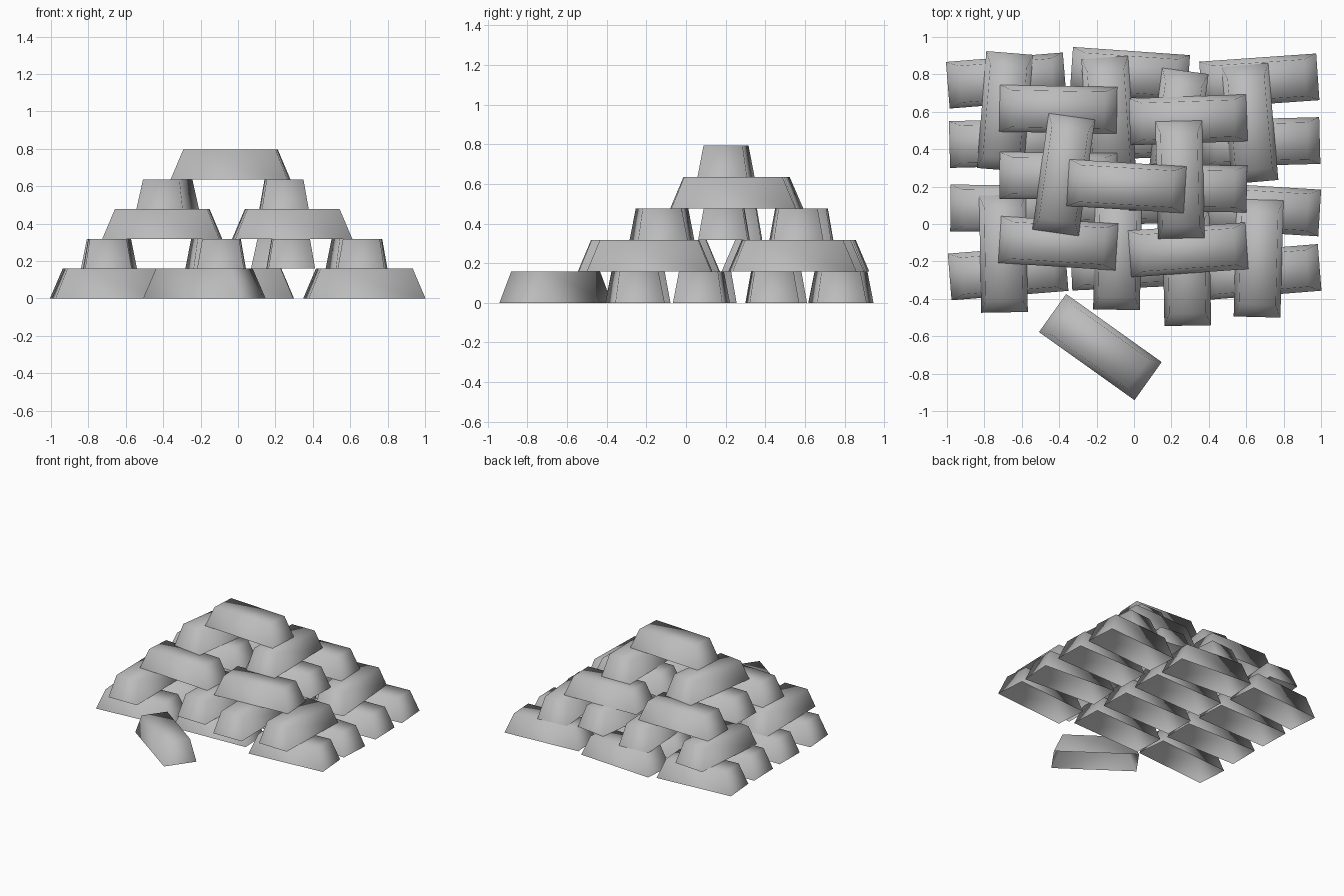
import bpy, bmesh, math

if "Cube" in bpy.data.objects:
    bpy.data.objects.remove(bpy.data.objects["Cube"])

LENGTH, WIDTH, HEIGHT = 0.627, 0.25, 0.159
TOP_LENGTH, TOP_WIDTH = 0.495, 0.197

metal = bpy.data.materials.new("grey metal")
metal.diffuse_color = (0.5, 0.5, 0.5, 1)
metal.use_nodes = True
metal.node_tree.nodes["Principled BSDF"].inputs["Base Color"].default_value = metal.diffuse_color

# One tapered ingot shell, open underneath and softly shaded, shared by the whole pile
bm = bmesh.new()
bmesh.ops.create_cube(bm, size=1)
bottom = [f for f in bm.faces if f.normal.z < -0.5]
bmesh.ops.delete(bm, geom=bottom, context='FACES_ONLY')
for v in bm.verts:
    top = v.co.z > 0
    v.co.x *= TOP_LENGTH if top else LENGTH
    v.co.y *= TOP_WIDTH if top else WIDTH
    v.co.z = HEIGHT if top else 0
for f in bm.faces:
    f.smooth = True
ingot = bpy.data.meshes.new("ingot")
bm.to_mesh(ingot)
bm.free()
ingot.materials.append(metal)

# Layers from the ground up: (x, y, turn in degrees); every other layer runs along y
layers = [
    [(-0.683, 0.767, 4.6), (-0.673, 0.433, 1.5), (-0.668, 0.083, -0.5), (-0.673, -0.258, 4.6),
     (-0.022, 0.80, -4), (-0.022, 0.475, 2), (-0.022, 0.125, 1), (-0.022, -0.217, 2.5),
     (0.67, 0.765, 4), (0.68, 0.438, 1.5), (0.68, 0.078, -3.5), (0.68, -0.257, 4.6)],
    [(-0.69, 0.602, -4.6), (-0.698, -0.159, 1), (-0.135, 0.577, 4), (-0.088, -0.145, -1),
     (0.234, 0.507, -7.5), (0.282, -0.23, 1), (0.62, 0.537, 5), (0.666, -0.184, -1.5)],
    [(-0.405, 0.613, -1), (-0.405, 0.257, -0.5), (-0.405, -0.103, -3.7),
     (0.29, 0.557, 2), (0.29, 0.192, -1), (0.29, -0.138, 4)],
    [(-0.376, 0.264, -8), (0.246, 0.237, 1.3)],
    [(-0.04, 0.202, -3.5)],
]


def place(name, x, y, z, degrees):
    ob = bpy.data.objects.new(name, ingot)
    ob.location = (x, y, z)
    ob.rotation_euler.z = math.radians(degrees)
    bpy.context.collection.objects.link(ob)


# Stacked pile
for level, bars in enumerate(layers):
    for n, (x, y, turn) in enumerate(bars):
        place(f"ingot_layer{level + 1}_{n + 1}", x, y, level * HEIGHT, turn + 90 * (level % 2))

# Single ingot lying in front
place("loose_ingot", -0.18, -0.658, 0, -35.5)
